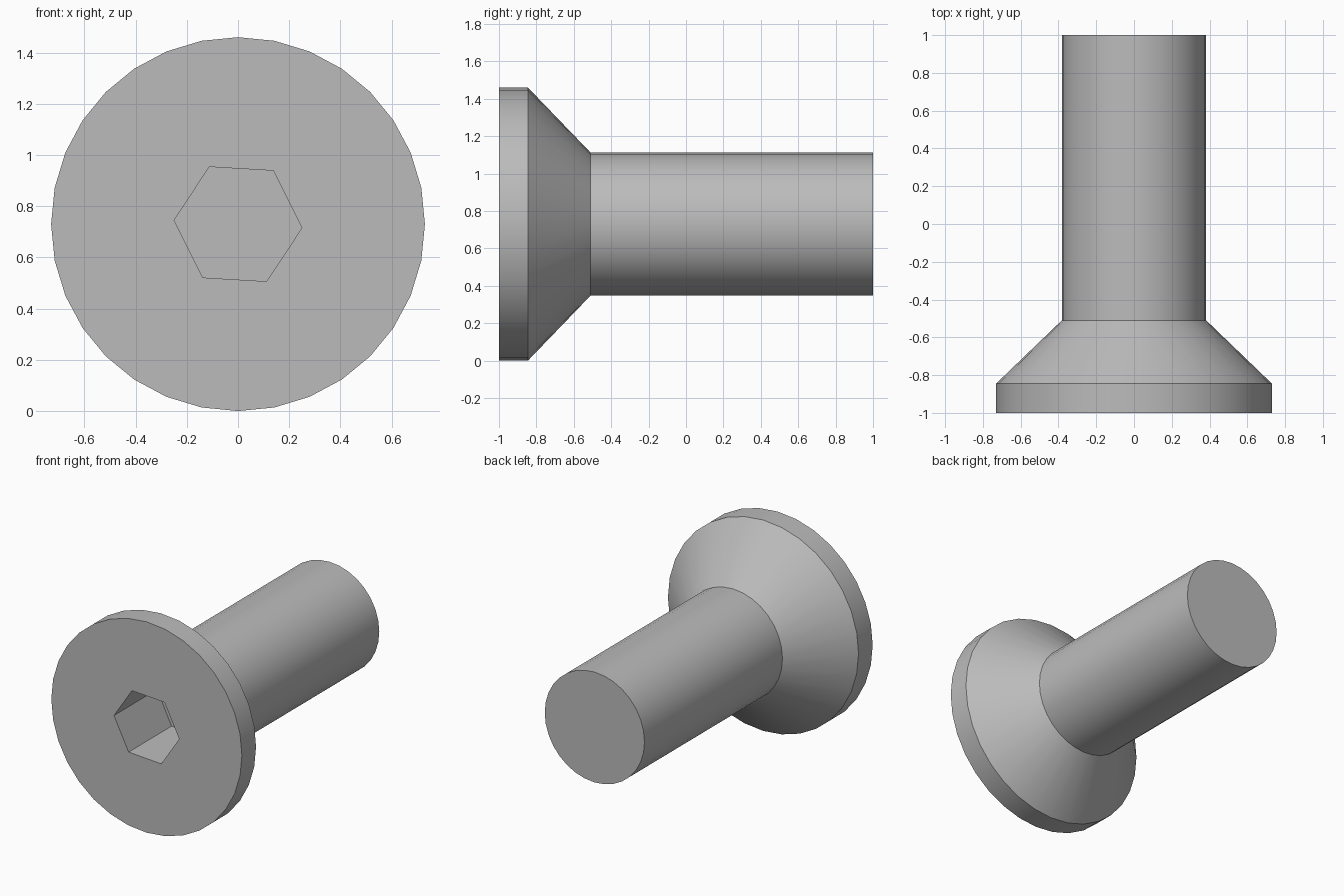
import bpy
import bmesh
from math import radians, sin, cos, tau

cube = bpy.data.objects.get("Cube")
if cube:
    bpy.data.objects.remove(cube, do_unlink=True)

HEAD_R, SHANK_R, SOCKET_R = 0.73, 0.382, 0.25
SIDES = 32

steel = bpy.data.materials.new("grey steel")
steel.use_nodes = True
GREY = (0.5, 0.5, 0.5, 1)
steel.diffuse_color = GREY
steel.node_tree.nodes["Principled BSDF"].inputs["Base Color"].default_value = GREY

bm = bmesh.new()


def ring(radius, y, sides=SIDES, turn=0.0):
    """Closed polygon of vertices around the screw axis."""
    angles = [turn + tau * i / sides for i in range(sides)]
    return [bm.verts.new((radius * cos(a), y, HEAD_R + radius * sin(a))) for a in angles]


def skin(a, b):
    """Quads between two rings of equal size."""
    n = len(a)
    for i in range(n):
        j = (i + 1) % n
        bm.faces.new((a[i], a[j], b[j], b[i]))


def loop_edges(verts):
    return [bm.edges.get((v, verts[i - 1])) for i, v in enumerate(verts)]


# Head rim, countersunk cone and shank
profile = [(HEAD_R, -1), (HEAD_R, -0.845), (SHANK_R, -0.51), (SHANK_R, 1)]
rings = [ring(r, y) for r, y in profile]
for a, b in zip(rings, rings[1:]):
    skin(a, b)
bm.faces.new(rings[-1])

# Hexagonal socket with a flat floor
mouth, floor = [ring(SOCKET_R, y, 6, radians(-3.4)) for y in (-1, -0.53)]
skin(mouth, floor)
bm.faces.new(floor)

# Front face around the socket
bmesh.ops.triangle_fill(bm, use_beauty=True, normal=(0, -1, 0),
                        edges=loop_edges(rings[0]) + loop_edges(mouth))
bmesh.ops.recalc_face_normals(bm, faces=bm.faces)

mesh = bpy.data.meshes.new("countersunk_screw")
bm.to_mesh(mesh)
bm.free()
mesh.materials.append(steel)
screw = bpy.data.objects.new("countersunk_screw", mesh)
bpy.context.collection.objects.link(screw)

# Smooth round sides, crisp edges
bpy.ops.object.select_all(action="DESELECT")
screw.select_set(True)
bpy.context.view_layer.objects.active = screw
bpy.ops.object.shade_smooth_by_angle(angle=radians(30))
